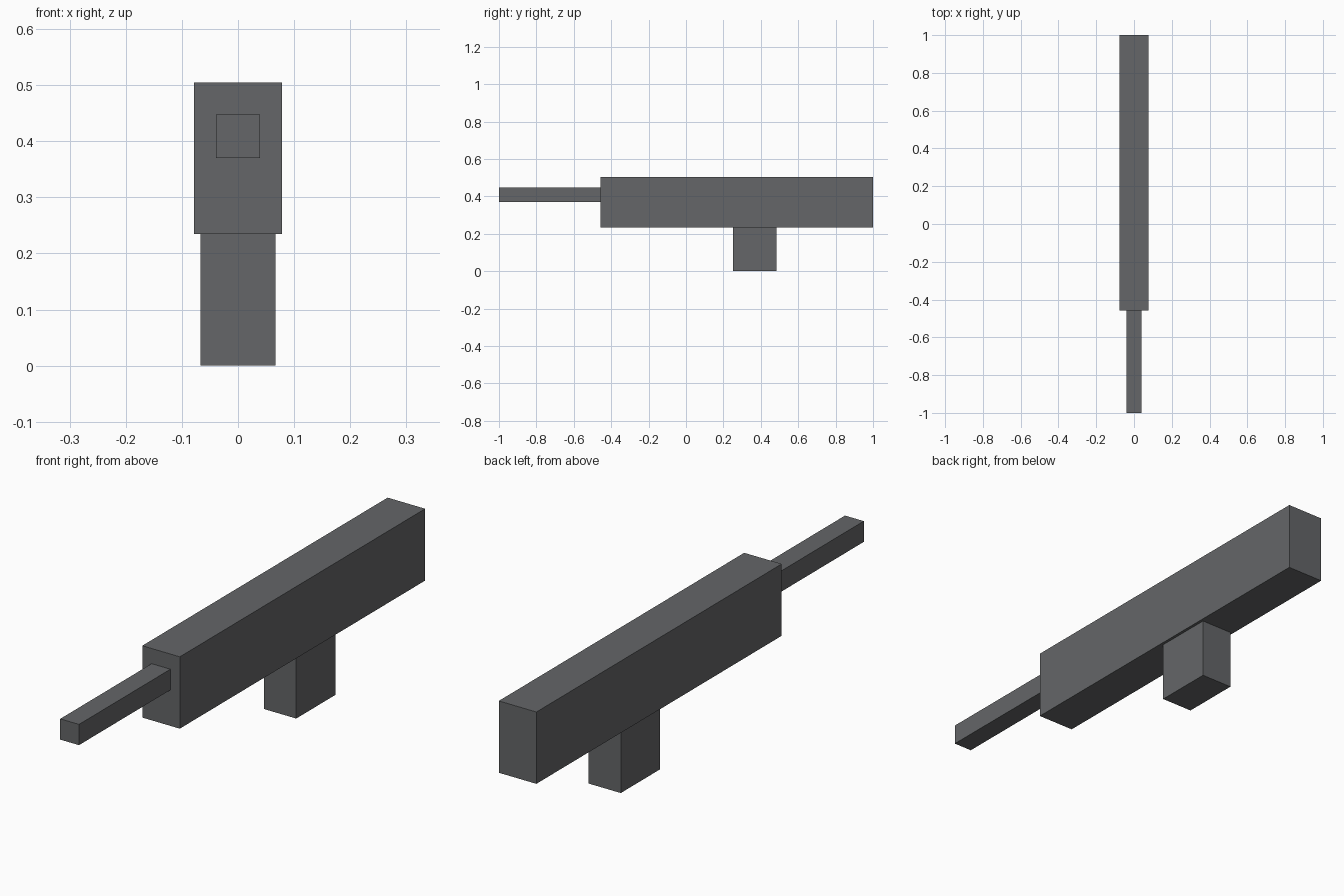
import bpy
import bmesh
from mathutils import Vector

default_cube = bpy.data.objects.get("Cube")
if default_cube:
    bpy.data.objects.remove(default_cube, do_unlink=True)

# Single dark grey finish
COLOUR = (0.128, 0.133, 0.138, 1.0)
dark_grey = bpy.data.materials.new("dark_grey")
dark_grey.use_nodes = True
dark_grey.diffuse_color = COLOUR
dark_grey.node_tree.nodes["Principled BSDF"].inputs["Base Color"].default_value = COLOUR


def box(name, half_width, y_range, z_range):
    """Box centred on x = 0, spanning the given y and z ranges."""
    low = Vector((-half_width, y_range[0], z_range[0]))
    high = Vector((half_width, y_range[1], z_range[1]))
    bm = bmesh.new()
    bmesh.ops.create_cube(bm, size=1)
    bmesh.ops.scale(bm, vec=high - low, verts=bm.verts)
    mesh = bpy.data.meshes.new(name)
    bm.to_mesh(mesh)
    bm.free()
    mesh.materials.append(dark_grey)
    obj = bpy.data.objects.new(name, mesh)
    obj.location = (low + high) / 2
    bpy.context.collection.objects.link(obj)
    return obj


BODY_FRONT = -0.457
BODY_BOTTOM = 0.235

# Long main block
box("body", 0.078, (BODY_FRONT, 1.0), (BODY_BOTTOM, 0.505))
# Slim bar out of the front
box("front_bar", 0.039, (-1.0, BODY_FRONT), (0.37, 0.448))
# Block beneath the body
box("lower_block", 0.067, (0.25, 0.483), (0.0, BODY_BOTTOM))
